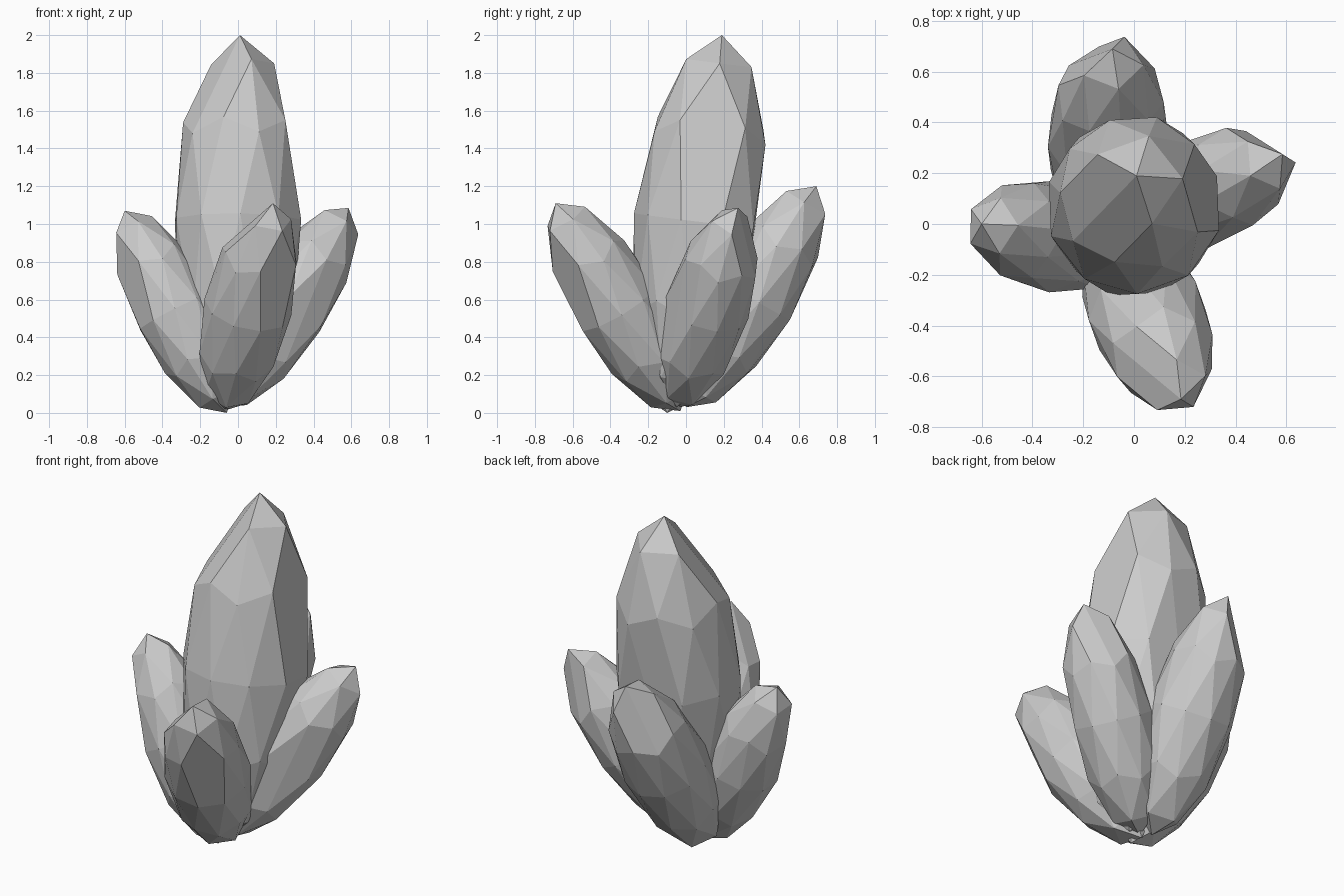
import bpy, bmesh, math
from mathutils import Vector, Matrix

if "Cube" in bpy.data.objects:
    bpy.data.objects.remove(bpy.data.objects["Cube"])


def crystal(name, base, tip, radius, twist, flats):
    """Stretched low-poly ball running from base to tip, with some points cut off."""
    base, tip = Vector(base), Vector(tip)
    axis = (tip - base) / 2
    bm = bmesh.new()
    bmesh.ops.create_icosphere(bm, subdivisions=2, radius=1)
    lean = Vector((0, 0, 1)).rotation_difference(axis.normalized()).to_matrix().to_4x4()
    m = (Matrix.Translation((base + tip) / 2) @ lean @ Matrix.Rotation(math.radians(twist), 4, 'Z')
         @ Matrix.Diagonal((radius, radius, axis.length, 1)))
    bm.transform(m)
    # Remove single points and re-skin to make the broad cut facets
    for p in flats:
        bm.verts.remove(min(bm.verts, key=lambda q: (q.co - Vector(p)).length))
    bmesh.ops.delete(bm, geom=bm.faces[:], context='FACES_ONLY')
    bmesh.ops.convex_hull(bm, input=bm.verts[:])
    bmesh.ops.delete(bm, geom=[e for e in bm.edges if not e.link_faces], context='EDGES')
    bmesh.ops.recalc_face_normals(bm, faces=bm.faces[:])
    me = bpy.data.meshes.new(name)
    bm.to_mesh(me)
    bm.free()
    bpy.context.collection.objects.link(bpy.data.objects.new(name, me))


# Tall centre crystal
crystal("main_crystal", (-0.01, -0.05, 0.03), (0.01, 0.19, 2.0), 0.348, 2,
        [(-0.13, 0.06, 1.87), (0.31, 0.10, 1.46), (0.0, 0.42, 1.03)])
# Four shorter crystals leaning outwards from a shared root
crystal("front_crystal", (-0.08, -0.03, 0.01), (0.185, -0.69, 1.11), 0.235, 20,
        [(0.045, -0.605, 1.06), (0.22, -0.65, 0.75)])
crystal("left_crystal", (-0.06, -0.10, 0.0), (-0.60, 0.0, 1.07), 0.22, 0,
        [(-0.48, -0.24, 0.65)])
crystal("right_crystal", (-0.08, -0.05, 0.03), (0.585, 0.275, 1.085), 0.226, 0,
        [(0.42, -0.06, 0.62), (0.57, 0.35, 0.96)])
crystal("back_crystal", (-0.125, 0.0, 0.03), (-0.085, 0.69, 1.20), 0.24, -6,
        [(-0.18, 0.72, 1.08)])
